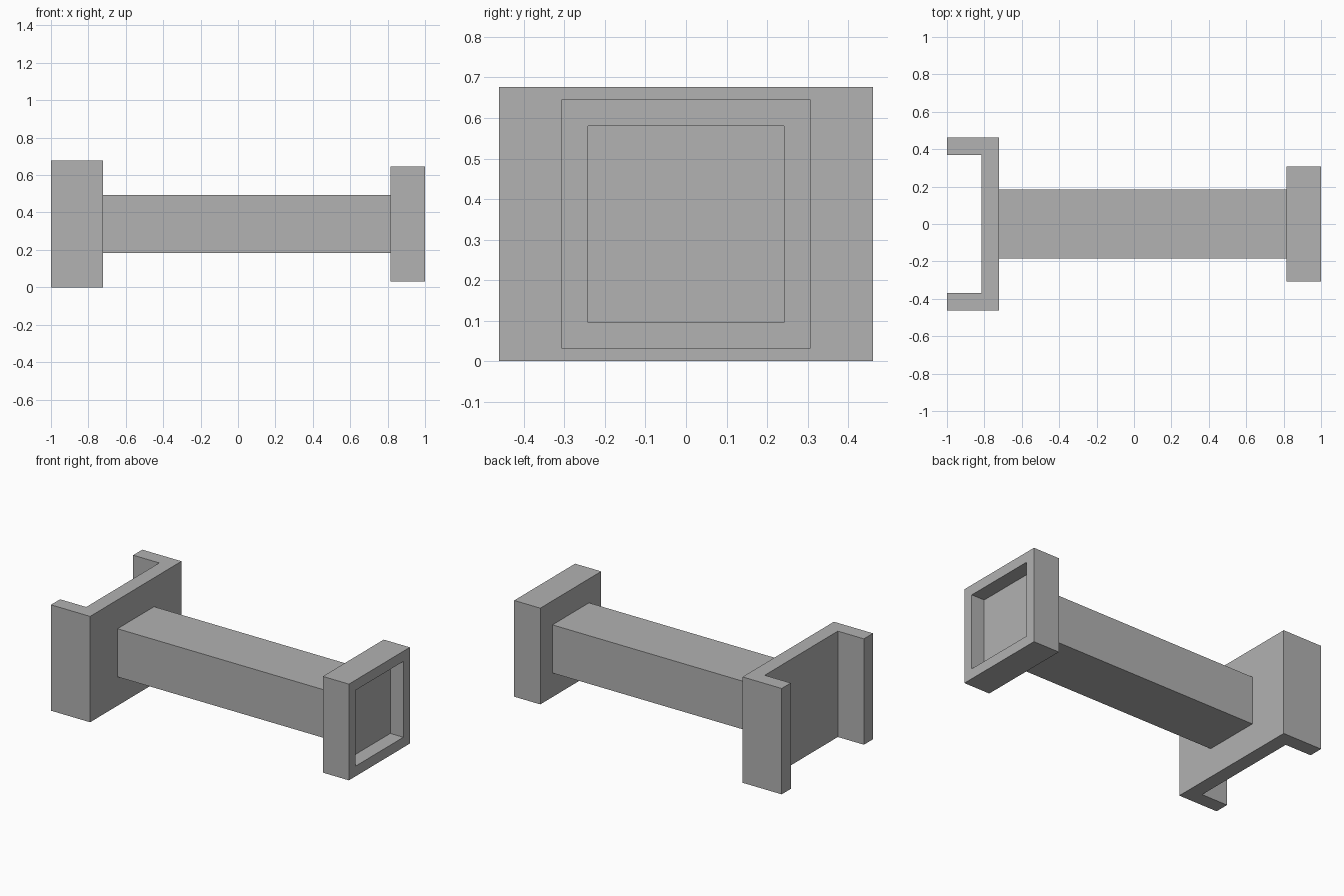
import bpy
import bmesh

cube = bpy.data.objects.get("Cube")
if cube:
    bpy.data.objects.remove(cube, do_unlink=True)

U = 2 / 65            # design module: the whole length is 65 modules
MID_Z = 11 * U        # height of the centre line

# Single flat grey
grey = bpy.data.materials.new("plain grey")
grey.use_nodes = True
colour = (0.445, 0.445, 0.445, 1)
grey.diffuse_color = colour
grey.node_tree.nodes["Principled BSDF"].inputs["Base Color"].default_value = colour


def finish(name, bm):
    bmesh.ops.recalc_face_normals(bm, faces=bm.faces)
    mesh = bpy.data.meshes.new(name)
    bm.to_mesh(mesh)
    bm.free()
    mesh.materials.append(grey)
    obj = bpy.data.objects.new(name, mesh)
    bpy.context.collection.objects.link(obj)
    return obj


def box(x0, x1, half_y, half_z):
    """Box centred on the long axis, sizes in modules."""
    bm = bmesh.new()
    bmesh.ops.create_cube(bm, size=1)
    for v in bm.verts:
        v.co.x = (x0 if v.co.x < 0 else x1) * U
        v.co.y *= 2 * half_y * U
        v.co.z = MID_Z + v.co.z * 2 * half_z * U
    return bm


# Connecting bar
finish("connecting_bar", box(-23.5, 26.5, 6, 5))

# End block with a square pocket sunk into its outer face
bm = box(26.5, 32.5, 10, 10)
bm.normal_update()
outer = max(bm.faces, key=lambda f: f.calc_center_median().x)
bmesh.ops.inset_region(bm, faces=[outer], thickness=3 * U)
floor = bmesh.ops.extrude_discrete_faces(bm, faces=[outer])["faces"][0]
bmesh.ops.translate(bm, verts=floor.verts, vec=(-3 * U, 0, 0))
finish("socket_block", bm)

# Channel bracket: C-shaped plan extruded upwards
half_plan = [(-23.5, 15), (-32.5, 15), (-32.5, 12), (-26.5, 12)]
plan = half_plan + [(x, -y) for x, y in reversed(half_plan)]
bm = bmesh.new()
base = bm.faces.new([bm.verts.new((x * U, y * U, 0)) for x, y in plan])
grown = bmesh.ops.extrude_face_region(bm, geom=[base])["geom"]
top = [g for g in grown if isinstance(g, bmesh.types.BMVert)]
bmesh.ops.translate(bm, verts=top, vec=(0, 0, 2 * MID_Z))
finish("channel_bracket", bm)
